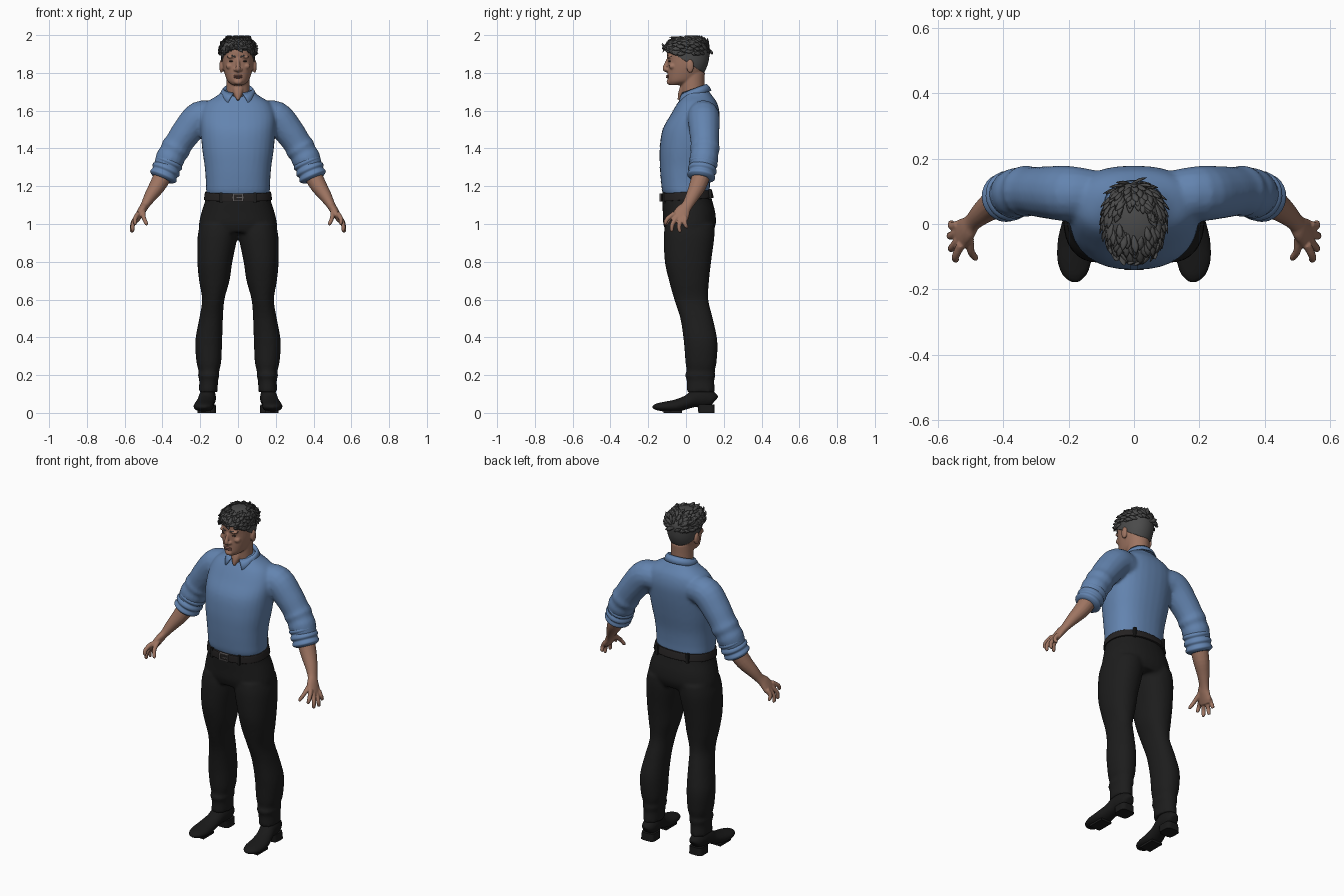
import bpy, bmesh, math, random
from mathutils import Vector, Matrix

random.seed(4)
if "Cube" in bpy.data.objects:
    bpy.data.objects.remove(bpy.data.objects["Cube"])


def material(name, r, g, b):
    m = bpy.data.materials.new(name)
    m.use_nodes = True
    m.diffuse_color = (r, g, b, 1)
    shader = next(n for n in m.node_tree.nodes if n.type == 'BSDF_PRINCIPLED')
    shader.inputs["Base Color"].default_value = (r, g, b, 1)
    shader.inputs["Roughness"].default_value = 0.8
    return m


SKIN = material("skin", .34, .175, .12)
LIPS = material("lips", .25, .11, .085)
SHIRT = material("blue shirt", .125, .23, .43)
PANTS = material("black cloth", .012, .012, .012)
SHOES = material("black leather", .01, .01, .01)
BELT = material("belt leather", .018, .016, .016)
STEEL = material("buckle metal", .12, .11, .11)
HAIR = material("dark grey hair", .07, .07, .07)
EYES = material("dark eyes", .04, .025, .02)


def dense(rows, steps=4):
    """Catmull-Rom through rows of numbers."""
    out = []
    for i in range(len(rows) - 1):
        quad = [rows[max(i - 1, 0)], rows[i], rows[i + 1], rows[min(i + 2, len(rows) - 1)]]
        for k in range(steps):
            t = k / steps
            out.append([b + .5 * t * (c - a + t * (2 * a - 5 * b + 4 * c - d + t * (3 * (b - c) + d - a)))
                        for a, b, c, d in zip(*quad)])
    return out + [list(rows[-1])]


def skin(bm, rings):
    loops = [[bm.verts.new(p) for p in ring] for ring in rings]
    n = len(loops[0])
    for low, high in zip(loops, loops[1:]):
        for i in range(n):
            j = (i + 1) % n
            bm.faces.new((low[i], low[j], high[j], high[i]))
    bm.faces.new(loops[0][::-1])
    bm.faces.new(loops[-1])


def power(v, e):
    return math.copysign(abs(v) ** e, v)


def loft(bm, rows, e=1.0, sides=32):
    """Level rings given as z, x min, x max, y min, y max."""
    angles = [2 * math.pi * i / sides for i in range(sides)]
    skin(bm, [[Vector(((a + b) / 2 + (b - a) / 2 * power(math.cos(t), e),
                       (c + d) / 2 + (d - c) / 2 * power(math.sin(t), e), z)) for t in angles]
              for z, a, b, c, d in dense(rows)])


def sym(rows):
    return [(z, -w, w, a, b) for z, w, a, b in rows]


def tube(bm, rows, side=(0, 1, 0), sides=16, steps=4):
    """Rings across a path given as x, y, z, radius along side, other radius."""
    rows = dense(rows, steps)
    pts = [Vector(r[:3]) for r in rows]
    rings = []
    for i, r in enumerate(rows):
        t = (pts[min(i + 1, len(pts) - 1)] - pts[max(i - 1, 0)]).normalized()
        u = Vector(side)
        u = (u - t * u.dot(t)).normalized()
        v = t.cross(u)
        rings.append([pts[i] + u * r[3] * math.cos(a) + v * r[4] * math.sin(a)
                      for a in (2 * math.pi * k / sides for k in range(sides))])
    skin(bm, rings)


def blob(bm, centre, size):
    bmesh.ops.create_uvsphere(bm, u_segments=16, v_segments=10, radius=1,
                              matrix=Matrix.Translation(centre) @ Matrix.Diagonal((*size, 1)))


def box(bm, centre, size):
    bmesh.ops.create_cube(bm, size=1, matrix=Matrix.Translation(centre) @ Matrix.Diagonal((*size, 1)))


def finish(bm, name, mat, mirror=False, voxel=0, relax=3, smooth=True):
    bmesh.ops.recalc_face_normals(bm, faces=bm.faces)
    me = bpy.data.meshes.new(name)
    bm.to_mesh(me)
    bm.free()
    me.materials.append(mat)
    for p in me.polygons:
        p.use_smooth = smooth
    ob = bpy.data.objects.new(name, me)
    bpy.context.scene.collection.objects.link(ob)
    if mirror:
        ob.modifiers.new("mirror", 'MIRROR').use_mirror_merge = False
    if voxel:
        m = ob.modifiers.new("blend", 'REMESH')
        m.mode, m.voxel_size, m.use_smooth_shade = 'VOXEL', voxel, True
        s = ob.modifiers.new("relax", 'SMOOTH')
        s.factor, s.iterations = .5, relax
    return ob


# Shirt: torso and upper sleeves blended together
bm = bmesh.new()
loft(bm, sym([(1.13, .155, -.105, .115), (1.17, .168, -.125, .125), (1.22, .17, -.132, .127),
              (1.3, .176, -.138, .135), (1.4, .19, -.139, .155), (1.5, .198, -.124, .172),
              (1.58, .198, -.08, .178), (1.64, .17, -.045, .165), (1.68, .11, -.018, .138),
              (1.71, .075, -.005, .115)]), .86)
for s in (-1, 1):
    tube(bm, [(s * x, y, z, r, r) for x, y, z, r in
              [(.12, .09, 1.57, .075), (.2, .093, 1.567, .085), (.27, .097, 1.49, .08), (.315, .1, 1.425, .075),
               (.33, .1, 1.4, .08), (.345, .098, 1.375, .073), (.36, .095, 1.345, .077), (.385, .087, 1.29, .066)]])
shirt = finish(bm, "shirt", SHIRT, voxel=.01)

# Rolled cuffs
bm = bmesh.new()
a, b = Vector((.358, .095, 1.34)), Vector((.402, .078, 1.238))
folds = (.06, .073, .076, .068, .075, .077, .069, .073, .074, .058)
tube(bm, [(*a.lerp(b, i / 9), r, r) for i, r in enumerate(folds)], sides=24, steps=3)
finish(bm, "rolled_cuffs", SHIRT, mirror=True)

# Front placket laid on the shirt
bm = bmesh.new()
bmesh.ops.create_grid(bm, x_segments=2, y_segments=40, size=1,
                      matrix=Matrix.Translation((0, -.3, 1.405)) @ Matrix.Rotation(math.pi / 2, 4, 'X')
                      @ Matrix.Diagonal((.011, .235, 1, 1)))
ob = finish(bm, "placket", SHIRT)
w = ob.modifiers.new("lay", 'SHRINKWRAP')
w.target, w.wrap_method, w.offset = shirt, 'PROJECT', .0015
w.use_project_y, w.wrap_mode = True, 'ABOVE_SURFACE'

# Collar: folded band, high behind and pointed in front
bm = bmesh.new()
cols = []
for i in range(41):
    t = i / 20 - 1
    ang, k = t * math.radians(163), abs(t)
    flare = 1.28 - .1 * k ** 4
    s, c = math.sin(ang), math.cos(ang)
    zt = 1.715 + .024 * c
    tip = max(0, k - .7) / .3
    out = Vector((.074 * s * flare + .028 * tip * power(s, 0), .045 + .068 * c * flare - .006 * tip,
                  zt - .034 - .02 * tip))
    top = Vector((.078 * s, .043 + .068 * c, zt))
    inner = Vector((.07 * s, .043 + .06 * c, zt - .03))
    cols.append([bm.verts.new(p) for p in (inner, top, top.lerp(out, .5) + Vector((0, 0, .004)), out)])
for p, q in zip(cols, cols[1:]):
    for k in range(3):
        bm.faces.new((p[k], q[k], q[k + 1], p[k + 1]))
ob = finish(bm, "collar", SHIRT)
m = ob.modifiers.new("cloth", 'SOLIDIFY')
m.thickness, m.offset = .006, 0

# Trousers
bm = bmesh.new()
loft(bm, sym([(1.165, .168, -.125, .128), (1.12, .175, -.126, .14), (1.06, .194, -.123, .155),
              (1, .207, -.12, .158), (.955, .205, -.105, .14)]), .9)
leg = [(1, .002, .2, -.11, .15), (.93, .004, .214, -.118, .15), (.8, .03, .215, -.112, .133),
       (.7, .045, .206, -.09, .122), (.6, .072, .19, -.062, .118), (.5, .08, .205, -.03, .142),
       (.38, .084, .226, -.012, .166), (.27, .089, .22, -.003, .162), (.22, .1, .208, .003, .152),
       (.2, .098, .212, -.006, .156), (.17, .106, .205, .004, .15), (.11, .107, .208, .004, .153)]
loft(bm, leg, .92)
loft(bm, [(z, -q, -p, c, d) for z, p, q, c, d in leg], .92)
finish(bm, "trousers", PANTS, voxel=.01)

# Belt, loops and buckle
bm = bmesh.new()
loft(bm, sym([(1.122, .177, -.131, .143), (1.126, .18, -.134, .146), (1.16, .175, -.134, .138),
              (1.164, .171, -.13, .134)]), .9, 48)
for v in bm.verts:
    v.co.z += .07 * v.co.y + .006
finish(bm, "belt", BELT)
bm = bmesh.new()
for x, y, z in ((.09, -.117, 1.14), (.1, .128, 1.158)):
    box(bm, (x, y, z), (.014, .016, .055))
finish(bm, "belt_loops", PANTS, mirror=True, smooth=False)
bm = bmesh.new()
for s in (-1, 1):
    box(bm, (s * .026, -.135, 1.14), (.007, .012, .042))
    box(bm, (0, -.135, 1.14 + s * .018), (.055, .012, .006))
box(bm, (.008, -.136, 1.14), (.03, .008, .005))
finish(bm, "buckle", STEEL, smooth=False)

# Shoes with arched soles and block heels
bm = bmesh.new()
tube(bm, [(x, y, (p + q) / 2, w, (q - p) / 2) for y, x, w, p, q in
          [(.152, .158, .02, .035, .09), (.14, .158, .036, .03, .11), (.1, .16, .044, .028, .13),
           (.05, .165, .045, .028, .125), (.01, .172, .046, .022, .095), (-.05, .18, .053, .005, .072),
           (-.11, .182, .053, .006, .06), (-.155, .18, .038, .014, .05), (-.178, .178, .012, .024, .038)]],
     side=(1, 0, 0), sides=20)
loft(bm, [(.06, .12, .2, .04, .145), (.15, .122, .196, .03, .14)])
finish(bm, "shoes", SHOES, mirror=True, voxel=.007, relax=2)
bm = bmesh.new()
loft(bm, [(0, .116, .204, .066, .152), (.045, .118, .2, .06, .15)], .5)
box(bm, (.18, -.07, .006), (.07, .1, .012))
finish(bm, "shoe_heels", SHOES, mirror=True, smooth=False)

# Forearms and hands, palms turned inward
bm = bmesh.new()
tube(bm, [(.385, .087, 1.28, .05, .05), (.425, .063, 1.205, .046, .044), (.465, .033, 1.145, .036, .033),
          (.493, .006, 1.098, .03, .023), (.51, -.016, 1.07, .04, .022), (.53, -.032, 1.035, .046, .018),
          (.54, -.036, 1.012, .036, .012)])
for base, tip in (((.528, -.062, 1.055), (.546, -.115, .998)), ((.536, -.05, 1.035), (.56, -.078, .96)),
                  ((.54, -.025, 1.025), (.564, -.034, .955)), ((.538, -.003, 1.035), (.56, .004, .978)),
                  ((.503, -.03, 1.075), (.483, -.11, .995))):
    p, q = Vector(base), Vector(tip)
    bend = p.lerp(q, .55) + Vector((.007, -.007, .004))
    tube(bm, [(*p, .014, .014), (*bend, .012, .012), (*p.lerp(q, .92), .01, .01), (*q, .005, .005)], sides=10)
finish(bm, "forearms_and_hands", SKIN, mirror=True, voxel=.005, relax=2)

# Head, neck, ears and face
skull = [(1.735, .028, -.086, -.02), (1.755, .054, -.095, .05), (1.79, .069, -.097, .085),
         (1.83, .079, -.097, .105), (1.87, .083, -.098, .115), (1.92, .084, -.1, .118),
         (1.955, .07, -.078, .1), (1.978, .042, -.04, .066)]
bm = bmesh.new()
loft(bm, sym(skull), .95)
loft(bm, sym([(1.64, .075, -.012, .12), (1.7, .062, -.026, .098), (1.8, .062, -.03, .1)]))
tube(bm, [(0, -.012, 1.73, .03, .018), (0, -.026, 1.69, .022, .016), (0, -.036, 1.655, .006, .01)], side=(1, 0, 0))
tube(bm, [(0, -.092, 1.875, .008, .01), (0, -.104, 1.845, .01, .012), (0, -.113, 1.82, .013, .011),
          (0, -.1, 1.808, .008, .006)], side=(1, 0, 0))
for s in (-1, 1):
    blob(bm, (s * .015, -.1, 1.817), (.009, .011, .008))
    blob(bm, (s * .032, -.088, 1.884), (.026, .013, .008))
    blob(bm, (s * .045, -.072, 1.835), (.02, .018, .016))
    blob(bm, (s * .088, .022, 1.835), (.011, .02, .036))
blob(bm, (0, -.09, 1.752), (.022, .013, .014))
finish(bm, "head", SKIN, voxel=.005, relax=2)
bm = bmesh.new()
for z, h in ((1.785, .005), (1.777, .006)):
    blob(bm, (0, -.096, z), (.024, .01, h))
finish(bm, "lips", LIPS)
bm = bmesh.new()
blob(bm, (.033, -.085, 1.862), (.014, .009, .005))
finish(bm, "eyes", EYES, mirror=True)
bm = bmesh.new()
tube(bm, [(.013, -.099, 1.884, .002, .003), (.03, -.097, 1.89, .003, .004), (.056, -.077, 1.886, .002, .002)])
finish(bm, "eyebrows", HAIR, mirror=True)

# Hair: cap trimmed along the hairline, covered with swept locks
bm = bmesh.new()
loft(bm, sym([(z + .006, w + .006, p - .007, q + .007) for z, w, p, q in skull]), .95)
bmesh.ops.bisect_plane(bm, geom=bm.verts[:] + bm.edges[:] + bm.faces[:], plane_co=(0, -.1, 1.925),
                       plane_no=(0, .54, .84), clear_inner=True)
bmesh.ops.holes_fill(bm, edges=[e for e in bm.edges if e.is_boundary])
bm.normal_update()
roots = [(v.co.copy(), v.normal.copy()) for v in bm.verts if v.co.z > 1.9]
for co, n in random.sample(roots, min(170, len(roots))):
    flow = Vector((co.x * 3 + random.uniform(-.3, .3), -1, random.uniform(-.1, .3)))
    flow = (flow - n * flow.dot(n)).normalized()
    d = (flow + n * random.uniform(.15, .4)).normalized()
    size = random.uniform(.032, .046)
    tip = co + d * size
    tip.z = min(tip.z, 1.998)
    mid = co.lerp(tip, .45) + n * .002
    mid.z = min(mid.z, 1.992)
    tube(bm, [(*(co - d * .012), .003, .002), (*mid, .012, .005), (*tip, .0015, .001)],
         side=flow.cross(n), sides=6, steps=2)
finish(bm, "hair", HAIR)
